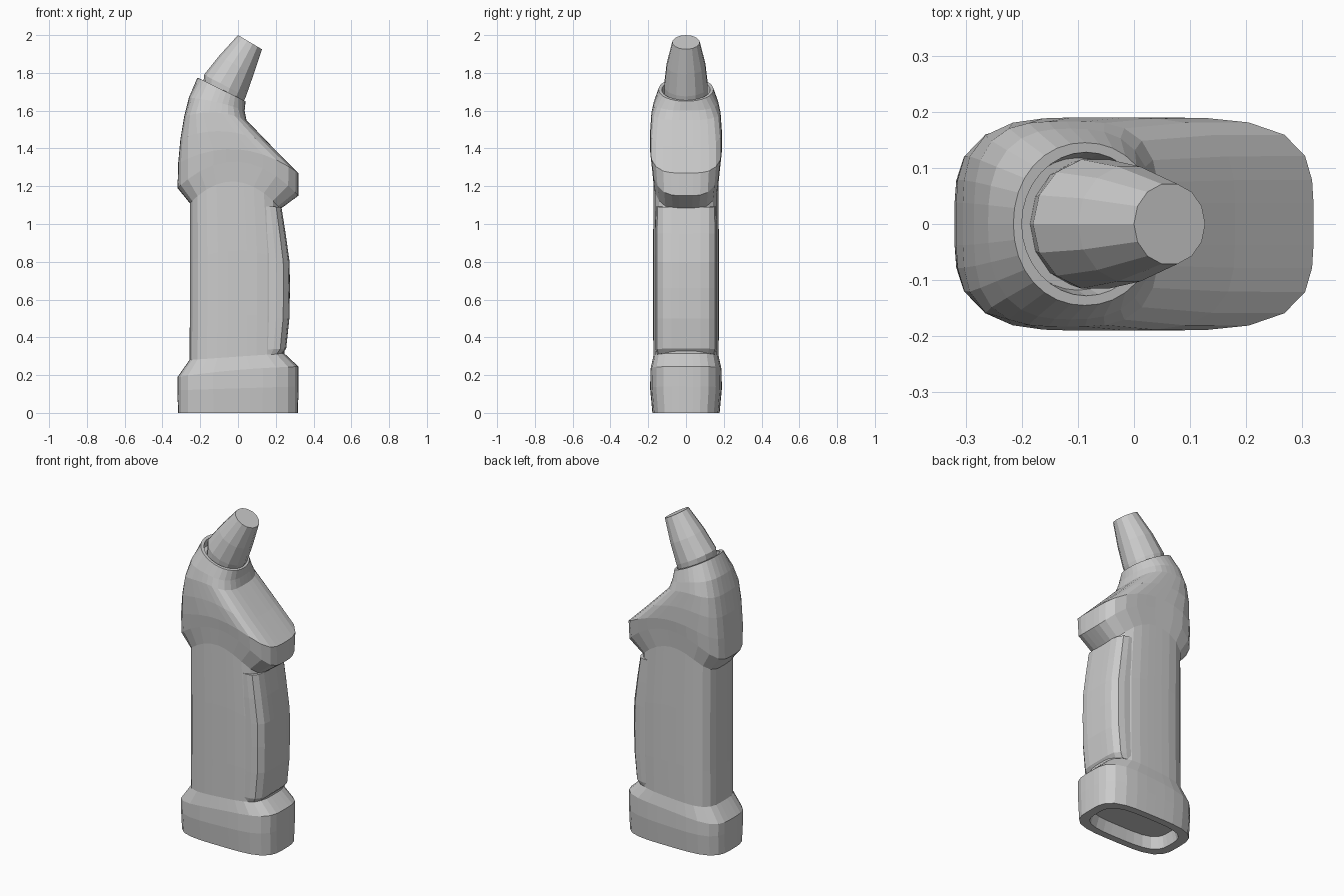
import bpy, bmesh, math


def loft(name, rings, sides):
    """Skin tilted superellipse rings and cap both ends.
    ring = (x_left, z_left, x_right, z_right, half_depth, exponent, arch)"""
    bm = bmesh.new()
    prev = first = None
    for xl, zl, xr, zr, depth, n, arch in rings:
        ring = []
        for i in range(sides):
            a = 2 * math.pi * i / sides
            c, s = math.cos(a), math.sin(a)
            r = (abs(c) ** n + abs(s) ** n) ** (-1 / n)
            u, v = r * c, r * s
            t = (u + 1) / 2
            x = xl + (xr - xl) * t
            z = zl + (zr - zl) * t + arch * (1 - u * u)
            ring.append(bm.verts.new((x, depth * v, z)))
        if prev:
            for i in range(sides):
                j = (i + 1) % sides
                bm.faces.new((prev[i], prev[j], ring[j], ring[i]))
        else:
            first = ring
        prev = ring
    bm.faces.new(first[::-1])
    bm.faces.new(prev)
    bmesh.ops.recalc_face_normals(bm, faces=bm.faces[:])
    mesh = bpy.data.meshes.new(name)
    bm.to_mesh(mesh)
    bm.free()
    ob = bpy.data.objects.new(name, mesh)
    bpy.context.collection.objects.link(ob)
    return ob


# Handle body: hollow foot, flared base, grip, arched head, socket rim
loft("handle_body", [
    (-0.25, 0.07, 0.25, 0.07, 0.12, 3.5, 0),        # foot recess
    (-0.265, 0.0, 0.265, 0.0, 0.135, 3.5, 0),
    (-0.318, 0.0, 0.318, 0.0, 0.178, 3.7, 0),       # base
    (-0.32, 0.12, 0.32, 0.14, 0.19, 3.7, 0),
    (-0.32, 0.19, 0.32, 0.245, 0.188, 3.7, 0.01),
    (-0.257, 0.28, 0.245, 0.315, 0.173, 3.7, 0.0),  # grip
    (-0.255, 0.50, 0.25, 0.50, 0.174, 3.7, 0.02),
    (-0.255, 0.80, 0.25, 0.80, 0.174, 3.7, 0.06),
    (-0.255, 1.11, 0.225, 1.08, 0.172, 3.7, 0.13),
    (-0.32, 1.19, 0.32, 1.15, 0.182, 3.7, 0.16),    # head
    (-0.317, 1.32, 0.32, 1.27, 0.19, 3.9, 0.10),
    (-0.305, 1.45, 0.18, 1.41, 0.19, 3.8, 0.06),
    (-0.285, 1.57, 0.045, 1.55, 0.183, 3.3, 0.03),
    (-0.26, 1.67, 0.035, 1.60, 0.17, 2.7, 0.01),
    (-0.215, 1.775, 0.04, 1.65, 0.145, 2.1, 0),     # socket rim
    (-0.20, 1.768, 0.03, 1.655, 0.128, 2, 0),
    (-0.21, 1.72, 0.01, 1.61, 0.118, 2, 0),
], 32)

# Raised front grip panel, bowed outward
loft("grip_panel", [
    (0.0, 0.29, 0.235, 0.315, 0.155, 5, 0),
    (0.0, 0.33, 0.255, 0.34, 0.162, 5, 0),
    (0.0, 0.50, 0.272, 0.50, 0.162, 5, 0),
    (0.0, 0.66, 0.275, 0.66, 0.162, 5, 0),
    (0.0, 0.80, 0.273, 0.80, 0.162, 5, 0),
    (0.0, 0.95, 0.252, 0.95, 0.162, 5, 0),
    (0.0, 1.10, 0.230, 1.09, 0.160, 5, 0),
], 28)

# Tapered tilted nozzle
loft("nozzle", [
    (-0.185, 1.71, 0.005, 1.60, 0.112, 2, 0),
    (-0.18, 1.79, 0.042, 1.675, 0.118, 2, 0),
    (-0.10, 1.89, 0.082, 1.79, 0.105, 2, 0),
    (0.0, 2.0, 0.127, 1.925, 0.073, 2, 0),
], 14)
